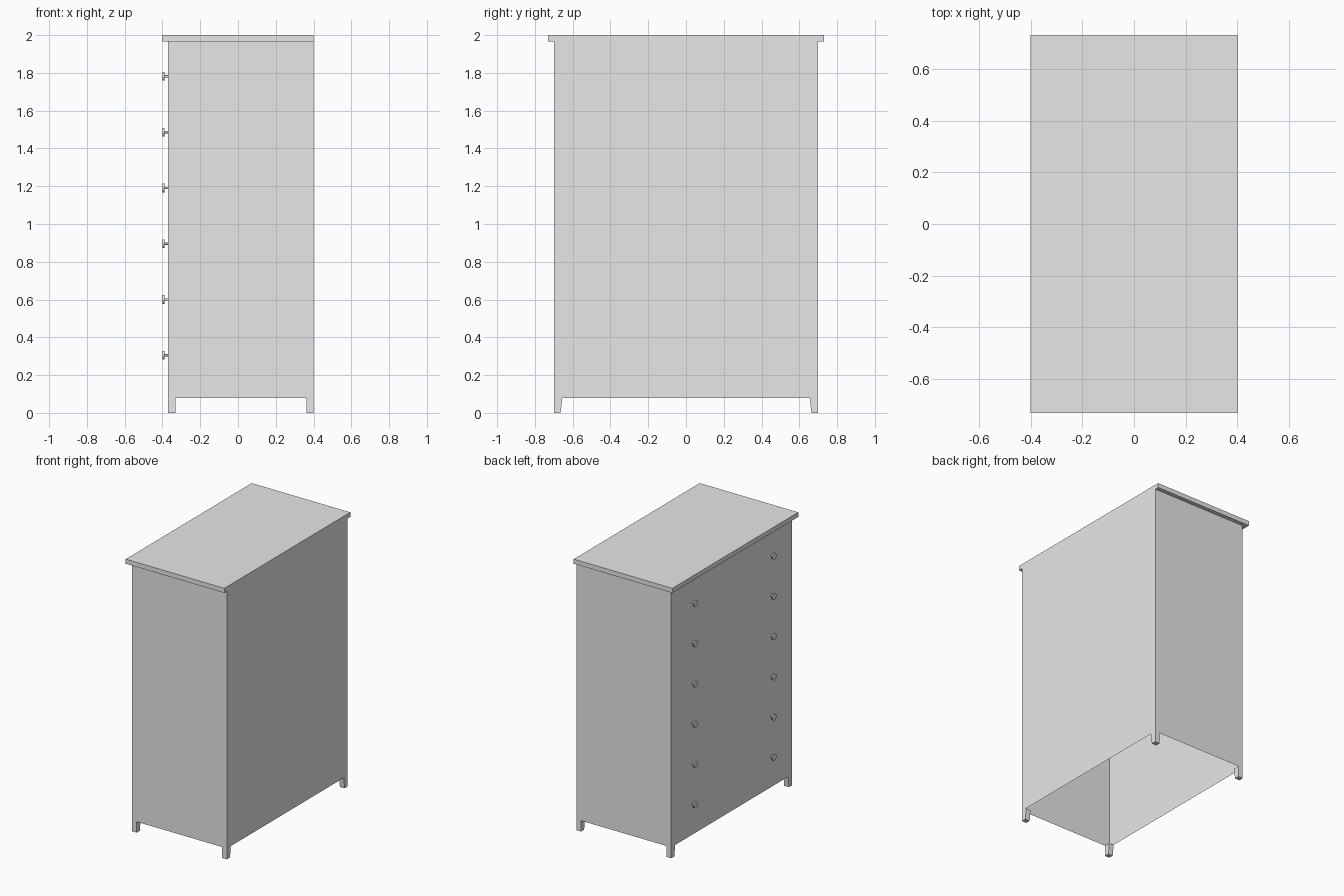
import bpy, bmesh, math
from mathutils import Matrix

cube = bpy.data.objects.get("Cube")
if cube:
    bpy.data.objects.remove(cube, do_unlink=True)

# Single plain grey finish
grey = bpy.data.materials.new("plain grey")
grey.use_nodes = True
colour = (0.8, 0.8, 0.8, 1.0)
grey.diffuse_color = colour
grey.node_tree.nodes["Principled BSDF"].inputs["Base Color"].default_value = colour

# Main dimensions
X0, X1 = -0.37, 0.40      # cabinet depth, drawers on the -x side
Y = 0.70                  # cabinet half width
Z0, Z1 = 0.08, 1.966      # underside of cabinet and of the top board
LEG = 0.038


def finish(name, bm):
    mesh = bpy.data.meshes.new(name)
    bm.to_mesh(mesh)
    bm.free()
    mesh.materials.append(grey)
    obj = bpy.data.objects.new(name, mesh)
    bpy.context.collection.objects.link(obj)
    return obj


def box(bm, x0, x1, y0, y1, z0, z1):
    m = (Matrix.Translation(((x0 + x1) / 2, (y0 + y1) / 2, (z0 + z1) / 2))
         @ Matrix.Diagonal((x1 - x0, y1 - y0, z1 - z0, 1)))
    return bmesh.ops.create_cube(bm, size=1, matrix=m)["verts"]


# Top board, overhanging the drawer side and both ends
bm = bmesh.new()
box(bm, -0.40, 0.40, -0.73, 0.73, Z1, 2.0)
finish("top_board", bm)

# Cabinet: thin shell, open underneath and closed by the top board
bm = bmesh.new()
box(bm, X0, X1, -Y, Y, Z0, Z1)
bm.normal_update()
caps = [f for f in bm.faces if abs(f.normal.z) > 0.9]
bmesh.ops.delete(bm, geom=caps, context="FACES_ONLY")
finish("cabinet_shell", bm)

# Four short feet, tapered on the inner face along y
for xname, x0 in (("front", X0), ("back", X1 - LEG)):
    for side, s in (("left", -1), ("right", 1)):
        bm = bmesh.new()
        ya, yb = sorted((s * Y, s * (Y - 0.045)))
        for v in box(bm, x0, x0 + LEG, ya, yb, 0, Z0):
            if v.co.z < 0.01 and abs(v.co.y) < Y - 0.01:
                v.co.y = s * (Y - 0.036)
        finish(f"{xname}_{side}_foot", bm)

# Two columns of six round drawer knobs: thin stem and disc head
for row in range(6):
    for side, y in (("left", -0.455), ("right", 0.455)):
        bm = bmesh.new()
        z = 0.305 + row * 0.2953
        for radius, xa, xb in ((0.006, -0.392, X0), (0.023, -0.40, -0.39)):
            m = (Matrix.Translation(((xa + xb) / 2, y, z))
                 @ Matrix.Rotation(math.pi / 2, 4, "Y"))
            bmesh.ops.create_cone(bm, cap_ends=True, segments=16, radius1=radius,
                                  radius2=radius, depth=xb - xa, matrix=m)
        knob = finish(f"knob_{side}_{row + 1}", bm)
        bpy.ops.object.select_all(action="DESELECT")
        knob.select_set(True)
        bpy.context.view_layer.objects.active = knob
        bpy.ops.object.shade_smooth_by_angle(angle=math.radians(35))
